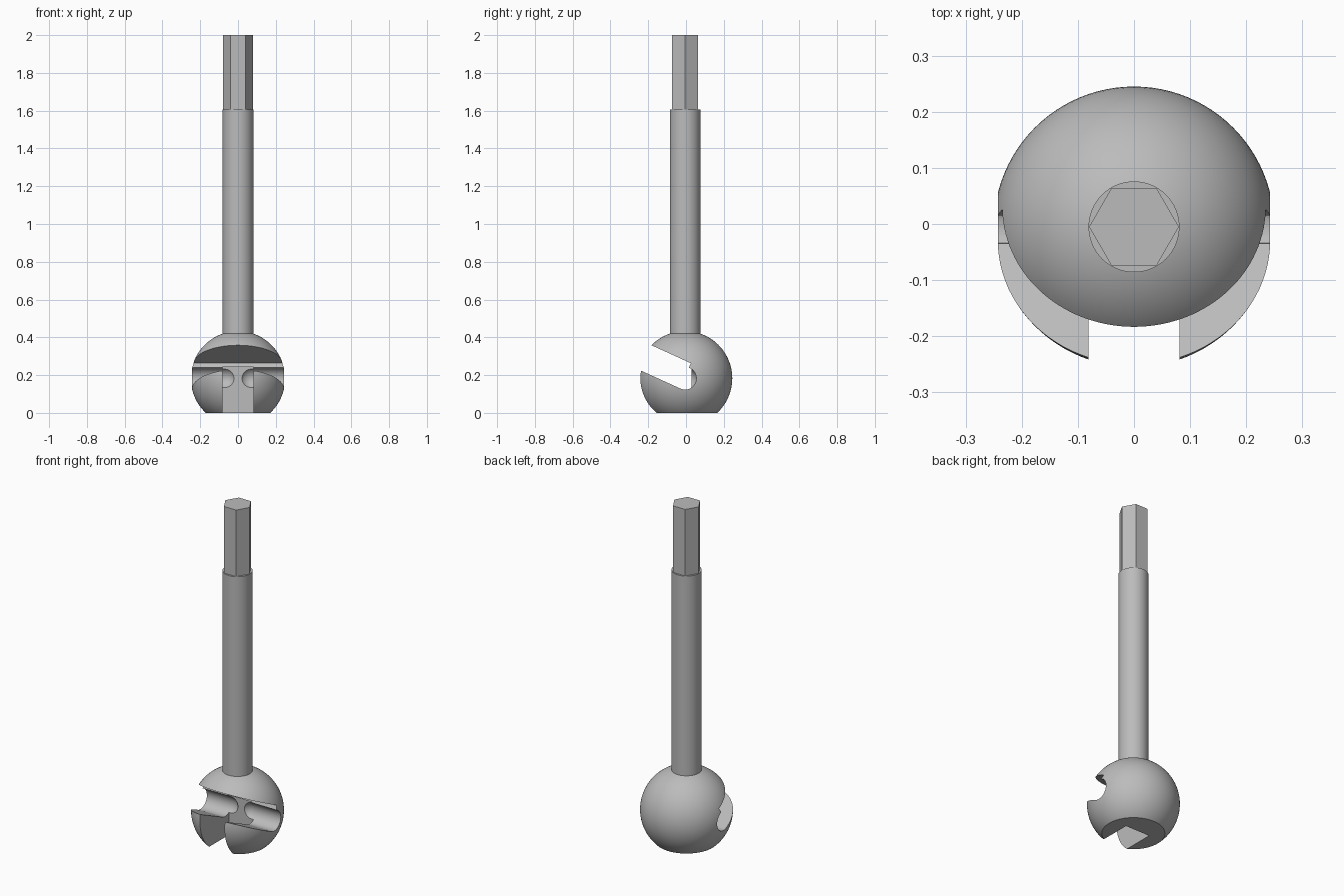
import bpy, bmesh
from math import radians
from mathutils import Matrix, Vector

cube = bpy.data.objects.get("Cube")
if cube:
    bpy.data.objects.remove(cube)

CENTRE = Vector((0, -0.005, 0.183))   # middle of the ball
BALL_R, BORE_R, SHAFT_R = 0.25, 0.06, 0.081
SLOT_TILT = radians(-24.5)

steel = bpy.data.materials.new("grey_steel")
steel.use_nodes = True
steel.diffuse_color = (0.5, 0.5, 0.5, 1)
steel.node_tree.nodes["Principled BSDF"].inputs["Base Color"].default_value = (0.5, 0.5, 0.5, 1)


def make(name, bm):
    mesh = bpy.data.meshes.new(name)
    bmesh.ops.recalc_face_normals(bm, faces=bm.faces)
    bm.to_mesh(mesh)
    bm.free()
    mesh.materials.append(steel)
    ob = bpy.data.objects.new(name, mesh)
    bpy.context.collection.objects.link(ob)
    return ob


def box(name, low, high, turn=Matrix()):
    """Box between two corners given relative to the ball centre."""
    low, high = Vector(low), Vector(high)
    bm = bmesh.new()
    bmesh.ops.create_cube(bm, size=1, matrix=Matrix.Translation(CENTRE) @ turn
                          @ Matrix.Translation((low + high) / 2)
                          @ Matrix.Diagonal((*(high - low), 1)))
    return make(name, bm)


def prism(name, sides, radius, z0, z1):
    """Upright bar on the shaft axis with corners on the x axis."""
    bm = bmesh.new()
    bmesh.ops.create_cone(bm, cap_ends=True, segments=sides, radius1=radius, radius2=radius,
                          depth=z1 - z0, matrix=Matrix.Translation((0, CENTRE.y, (z0 + z1) / 2))
                          @ Matrix.Rotation(radians(90), 4, "Z"))
    return make(name, bm)


def round_bore(name, side):
    """Blind sideways bore with a hemispherical end."""
    bm = bmesh.new()
    bmesh.ops.create_uvsphere(bm, u_segments=48, v_segments=24, radius=BORE_R)
    for v in bm.verts:
        if v.co.z > 0.0001:
            v.co.z = v.co.z * 0.1 + 0.3
    bmesh.ops.transform(bm, verts=bm.verts, matrix=Matrix.Translation(CENTRE + Vector((side * 0.07, 0, 0)))
                        @ Matrix.Rotation(radians(90 * side), 4, "Y"))
    return make(name, bm)


def smooth(ob):
    bpy.ops.object.select_all(action="DESELECT")
    ob.select_set(True)
    bpy.context.view_layer.objects.active = ob
    bpy.ops.object.shade_smooth_by_angle(angle=radians(25))


# Ball with a flat base
bm = bmesh.new()
bmesh.ops.create_uvsphere(bm, u_segments=96, v_segments=48, radius=BALL_R,
                          matrix=Matrix.Translation(CENTRE))
cut = bmesh.ops.bisect_plane(bm, geom=bm.verts[:] + bm.edges[:] + bm.faces[:],
                             plane_co=(0, 0, 0), plane_no=(0, 0, 1), clear_inner=True)
rim = [e for e in cut["geom_cut"] if isinstance(e, bmesh.types.BMEdge)]
bmesh.ops.contextual_create(bm, geom=rim)
ball = make("ball_head", bm)

# Cable bores, tilted entry slot and upright front slot
cutters = [
    round_bore("left_bore", 1),
    round_bore("right_bore", -1),
    box("entry_slot", (-0.5, -0.5, -0.0597), (0.5, -0.005, 0.0855),
        Matrix.Rotation(SLOT_TILT, 4, "X")),
    box("front_slot", (-SHAFT_R, -0.5, -0.4), (SHAFT_R, 0.035, BORE_R + 0.0005)),
]
for cutter in cutters:
    mod = ball.modifiers.new(cutter.name, "BOOLEAN")
    mod.operation, mod.solver, mod.object = "DIFFERENCE", "EXACT", cutter
bpy.context.view_layer.update()
carved = bpy.data.meshes.new_from_object(ball.evaluated_get(bpy.context.evaluated_depsgraph_get()))
ball.modifiers.clear()
ball.data = carved
for cutter in cutters:
    bpy.data.objects.remove(cutter)
smooth(ball)

# Round shaft and hexagonal drive end
smooth(prism("shaft", 64, SHAFT_R, 0.41, 1.605))
prism("hex_drive", 6, SHAFT_R - 0.001, 1.6, 2.0)
